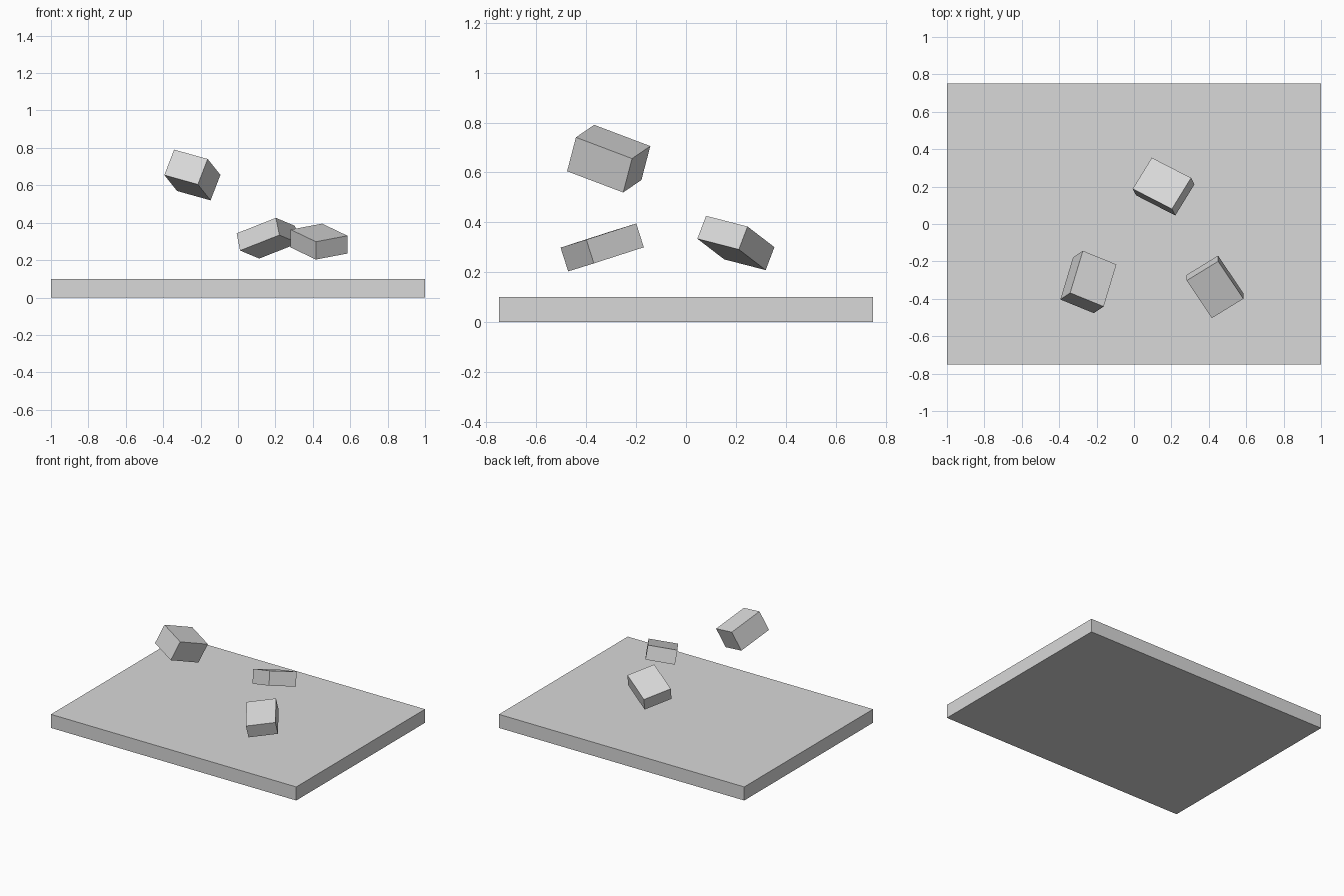
import bpy
from math import radians

if "Cube" in bpy.data.objects:
    bpy.data.objects.remove(bpy.data.objects["Cube"])

# Single grey material
GREY = (0.69, 0.69, 0.69, 1.0)
grey = bpy.data.materials.new("light_grey")
grey.use_nodes = True
grey.diffuse_color = GREY
grey.node_tree.nodes["Principled BSDF"].inputs["Base Color"].default_value = GREY


def box(name, size, centre, angles=(0, 0, 0)):
    """Flat-faced box with the given full size, centre and tilt in degrees."""
    bpy.ops.mesh.primitive_cube_add(size=1, location=centre,
                                    rotation=[radians(a) for a in angles])
    obj = bpy.context.object
    obj.name = name
    obj.scale = size
    obj.data.materials.append(grey)
    return obj


# Ground slab
box("base_slab", (2, 1.5, 0.1), (0, 0, 0.05))

# Tumbling blocks floating above the slab
box("high_block", (0.2, 0.25, 0.15), (-0.244, -0.31, 0.655), (-20.6, 14.5, -22.2))
box("back_block", (0.2, 0.25, 0.1), (0.158, 0.2, 0.317), (-19.8, 12.4, 58.4))
box("front_block", (0.2, 0.25, 0.1), (0.433, -0.336, 0.299), (15.2, -9.2, 31.5))
